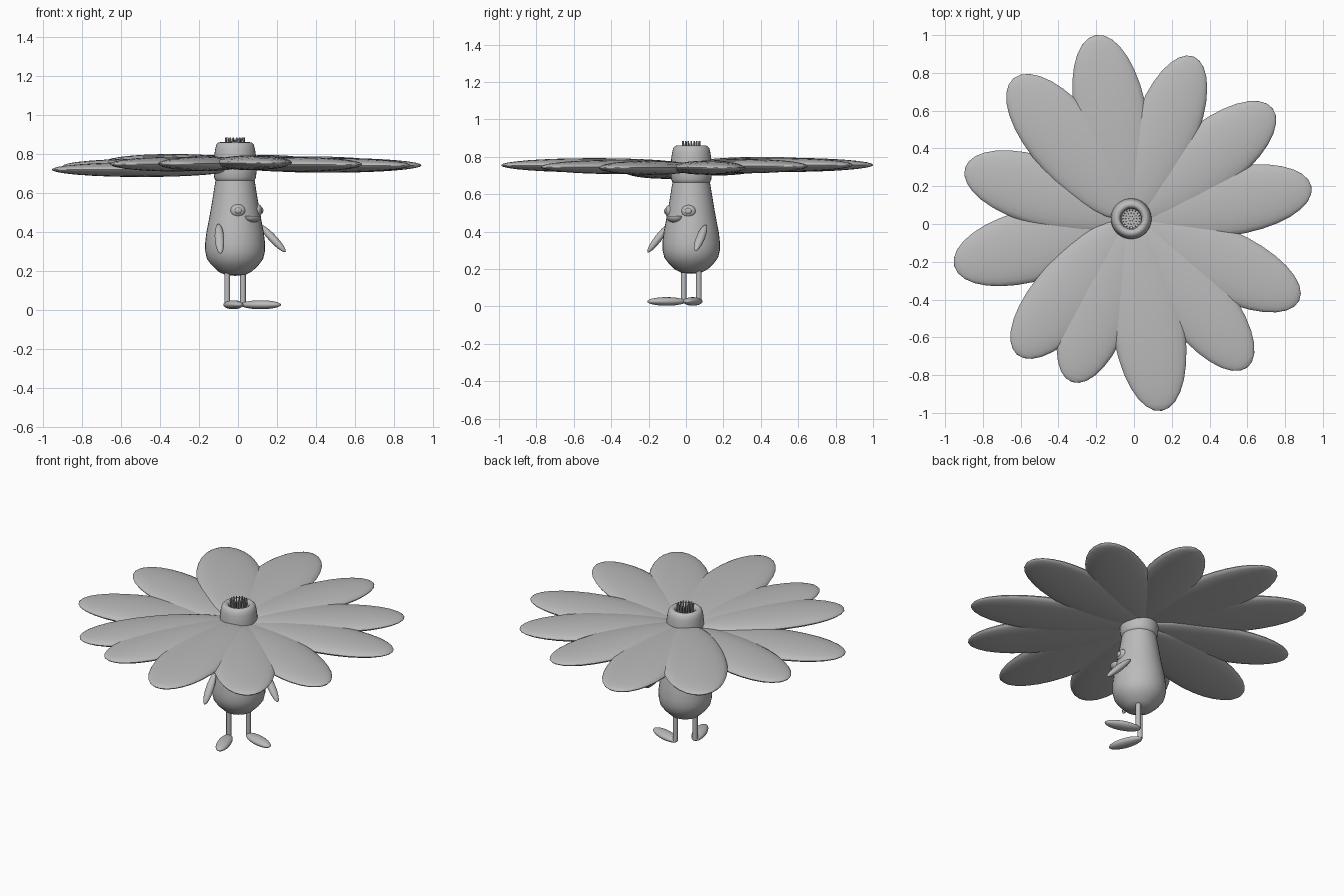
import bpy, bmesh, math
from mathutils import Vector, Matrix

cube = bpy.data.objects.get("Cube")
if cube:
    bpy.data.objects.remove(cube, do_unlink=True)

CENTRE = Vector((-0.015, 0.028, 0))
FACING = math.radians(-45)

grey = bpy.data.materials.new("plain_grey")
grey.use_nodes = True
grey.diffuse_color = (0.5, 0.5, 0.5, 1)
grey.node_tree.nodes["Principled BSDF"].inputs["Base Color"].default_value = (0.5, 0.5, 0.5, 1)


def finish(name, bm, angle=50):
    mesh = bpy.data.meshes.new(name)
    bmesh.ops.recalc_face_normals(bm, faces=bm.faces)
    bm.to_mesh(mesh)
    bm.free()
    mesh.materials.append(grey)
    obj = bpy.data.objects.new(name, mesh)
    bpy.context.collection.objects.link(obj)
    bpy.ops.object.select_all(action='DESELECT')
    obj.select_set(True)
    bpy.context.view_layer.objects.active = obj
    bpy.ops.object.shade_smooth_by_angle(angle=math.radians(angle))
    return obj


def lathe(name, profile, segments=32):
    bm = bmesh.new()
    verts = [bm.verts.new((r, 0, z)) for r, z in profile]
    edges = [bm.edges.new(pair) for pair in zip(verts, verts[1:])]
    bmesh.ops.spin(bm, geom=verts + edges, cent=(0, 0, 0), axis=(0, 0, 1),
                   angle=math.tau, steps=segments)
    bmesh.ops.remove_doubles(bm, verts=bm.verts, dist=0.0005)
    bmesh.ops.translate(bm, verts=bm.verts, vec=CENTRE)
    return finish(name, bm)


def ellipsoid(name, start, end, width, height, bulge=0.0, segments=24):
    """Ellipsoid whose long axis runs from start to end."""
    start, end = Vector(start), Vector(end)
    axis = end - start
    x = axis.normalized()
    y = Vector((0, 0, 1)).cross(x).normalized()
    frame = Matrix((x, y, x.cross(y))).transposed()
    bm = bmesh.new()
    bmesh.ops.create_uvsphere(bm, u_segments=segments, v_segments=16, radius=1,
                              matrix=Matrix.Rotation(math.pi / 2, 4, 'Y'))
    for v in bm.verts:
        u, s, t = v.co
        local = Vector((u * axis.length / 2, s * width * (1 + bulge * u), t * height))
        v.co = (start + end) / 2 + frame @ local
    return finish(name, bm)


def polar(angle, radius, z):
    return CENTRE + Vector((math.cos(angle) * radius, math.sin(angle) * radius, z))


def rod(name, base, tip, radius, tip_radius, sides=12):
    base, tip = Vector(base), Vector(tip)
    axis = tip - base
    bm = bmesh.new()
    place = Matrix.Translation((base + tip) / 2) @ axis.to_track_quat('Z', 'Y').to_matrix().to_4x4()
    bmesh.ops.create_cone(bm, cap_ends=True, segments=sides, radius1=radius,
                          radius2=tip_radius, depth=axis.length, matrix=place)
    return finish(name, bm)


# Pear-shaped body, neck collar and the open cup above the petals
lathe("body", [(0, .175), (.05, .18), (.085, .196), (.122, .232), (.144, .262), (.153, .3),
               (.154, .34), (.147, .40), (.135, .46), (.124, .52), (.114, .58),
               (.106, .63), (.1, .665), (0, .67)])
lathe("neck_collar", [(0, .655), (.09, .656), (.1, .662), (.107, .68), (.11, .71), (.11, .76), (0, .76)])
lathe("flower_cup", [(0, .76), (.108, .76), (.107, .79), (.102, .825), (.096, .848), (.085, .859),
                     (.07, .861), (.06, .853), (.056, .835), (.053, .805), (0, .80)])

# Petals: direction, reach, half width, height of the middle
petals = [(101, .99, .19, .757), (69, .92, .17, .757), (38, .95, .18, .75), (10, .97, .18, .742),
          (-26, .99, .18, .742), (-52, 1.0, .18, .746), (-81, 1.03, .19, .755), (-110, .92, .175, .75),
          (-130, .94, .18, .748), (-165, .97, .19, .72), (163, .92, .18, .738), (130, .97, .19, .762)]
for i, (degrees, reach, width, z) in enumerate(petals):
    a = math.radians(degrees)
    ellipsoid(f"petal_{i + 1}", polar(a, .02, z), polar(a, reach, z), width, .038, bulge=.1)

# Stamens standing in rings inside the cup
for ring, (count, radius, top) in enumerate([(6, .012, .872), (12, .028, .88), (18, .044, .884)]):
    for k in range(count):
        a = math.tau * k / count
        rod(f"stamen_{ring + 1}_{k + 1}", polar(a, radius, .80), polar(a, radius * 1.08, top), .003, .004, 6)

# Legs, splayed feet and eyes on both sides
for side, sign in (("left", 1), ("right", -1)):
    hip = polar(FACING + sign * math.pi / 2, .057, 0)
    rod(f"{side}_leg", hip + Vector((0, 0, .03)), hip + Vector((0, 0, .22)), .015, .015)
    toe = FACING + sign * math.radians(26)
    ahead = Vector((math.cos(toe), math.sin(toe), 0))
    lift = Vector((0, 0, .027))
    ellipsoid(f"{side}_foot", hip - ahead * .012 + lift, hip + ahead * .205 + lift, .04, .023)
    look = FACING + sign * math.radians(38)
    ellipsoid(f"{side}_eye", polar(look, .1, .51), polar(look, .14, .51), .038, .032)
    ellipsoid(f"{side}_pupil", polar(look, .127, .51), polar(look, .146, .51), .018, .016)

# Drooping arms
ellipsoid("left_arm", (.115, .105, .435), (.243, .05, .298), .024, .02)
ellipsoid("right_arm", (-.1, -.09, .44), (-.09, -.205, .29), .024, .02)

# Flat-topped beak: lower half of an ellipsoid
beak = ellipsoid("beak", polar(FACING, .085, .482), polar(FACING, .165, .482), .05, .034)
bm = bmesh.new()
bm.from_mesh(beak.data)
cut = bmesh.ops.bisect_plane(bm, geom=bm.verts[:] + bm.edges[:] + bm.faces[:],
                             plane_co=(0, 0, .483), plane_no=(0, 0, 1), clear_outer=True)
bmesh.ops.holes_fill(bm, edges=[e for e in cut["geom_cut"] if isinstance(e, bmesh.types.BMEdge)])
bm.to_mesh(beak.data)
bm.free()
